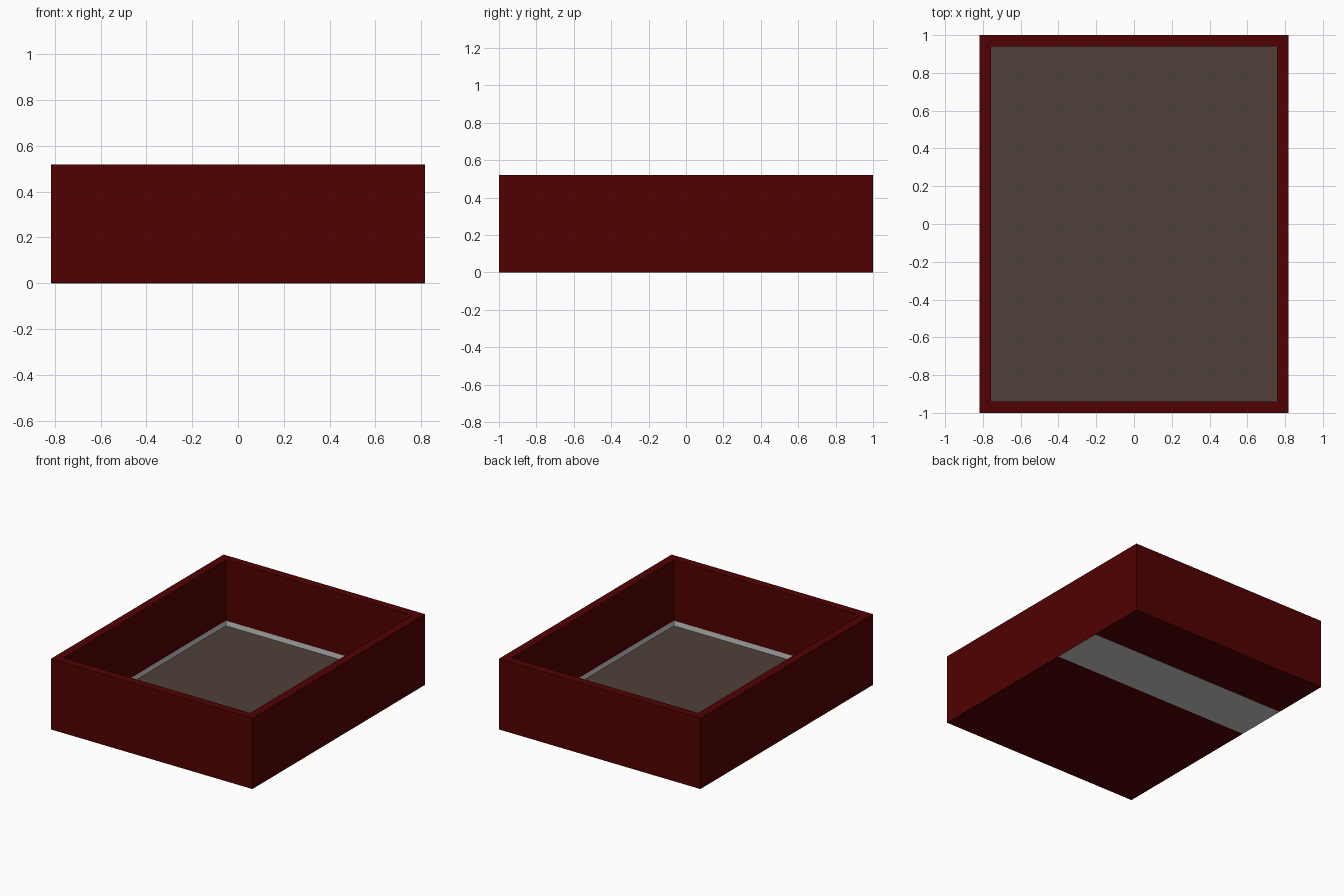
import bpy, bmesh

if "Cube" in bpy.data.objects:
    bpy.data.objects.remove(bpy.data.objects["Cube"])


def material(name, srgb):
    lin = [((c / 255 + 0.055) / 1.055) ** 2.4 if c > 10 else c / 255 / 12.92 for c in srgb]
    m = bpy.data.materials.new(name)
    m.diffuse_color = (*lin, 1)
    m.use_nodes = True
    m.node_tree.nodes["Principled BSDF"].inputs["Base Color"].default_value = m.diffuse_color
    return m


def box(name, sx, sy, z0, z1, mat, wall=0, floor_z=0, y=0):
    """Box standing from z0 to z1; with a wall thickness it becomes an open tray."""
    bm = bmesh.new()
    bmesh.ops.create_cube(bm, size=1)
    for v in bm.verts:
        v.co = (v.co.x * sx, v.co.y * sy + y, z1 if v.co.z > 0 else z0)
    if wall:
        bm.normal_update()
        top = next(f for f in bm.faces if f.normal.z > 0.9)
        bmesh.ops.inset_region(bm, faces=[top], thickness=wall, use_even_offset=True)
        new = bmesh.ops.extrude_discrete_faces(bm, faces=[top])["faces"][0]
        for v in new.verts:
            v.co.z = floor_z
    bmesh.ops.recalc_face_normals(bm, faces=bm.faces)
    me = bpy.data.meshes.new(name)
    bm.to_mesh(me)
    bm.free()
    me.materials.append(mat)
    ob = bpy.data.objects.new(name, me)
    bpy.context.collection.objects.link(ob)
    return ob


red = material("dark red", (81, 1, 1))
grey = material("light grey", (202, 202, 204))
brown = material("grey brown", (79, 64, 57))

W, D, H, T = 1.634, 2.0, 0.52, 0.06
# Outer casing
box("casing", W, D, 0.001, H, red, T, 0.015)
# Thin grey band lining the foot of the inner walls
box("liner", W - 2 * T, D - 2 * T, 0.015, 0.075, grey, 0.001, 0.02)
# Floor panel
box("floor_panel", W - 2 * T - 0.002, D - 2 * T - 0.002, 0.02, 0.037, brown)
# Grey strip showing on the underside
box("underside_strip", W - 0.002, 0.39, 0, 0.002, grey, y=0.37)
